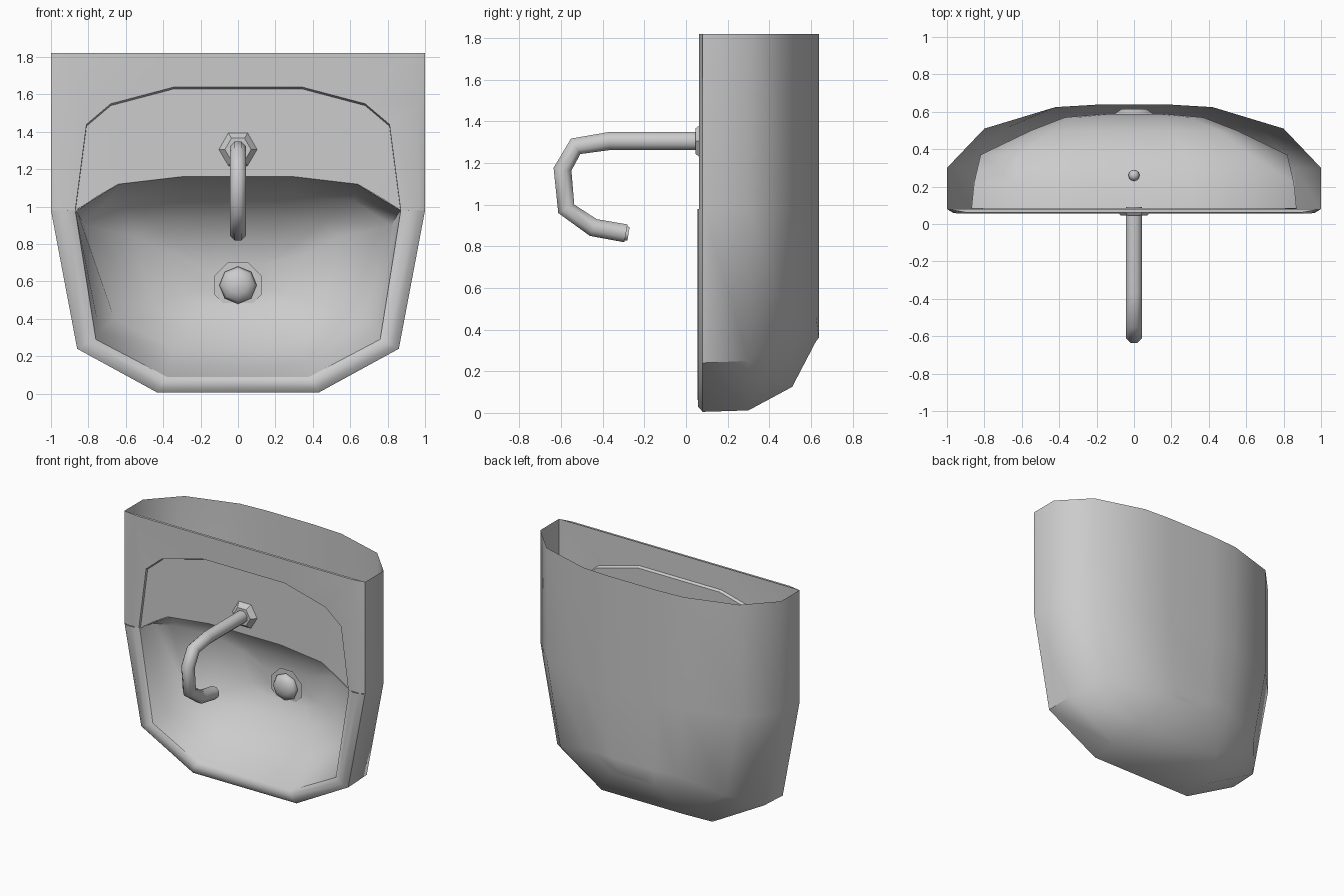
import bpy, bmesh, math
from mathutils import Vector, Matrix

if bpy.data.objects.get("Cube"):
    bpy.data.objects.remove(bpy.data.objects["Cube"])

ceramic = bpy.data.materials.new("light grey ceramic")
ceramic.use_nodes = True
colour = (0.6, 0.6, 0.6, 1)
ceramic.diffuse_color = colour
ceramic.node_tree.nodes["Principled BSDF"].inputs["Base Color"].default_value = colour


def finish(name, bm, angle=40, recalc=True):
    bmesh.ops.remove_doubles(bm, verts=bm.verts, dist=0.0005)
    if recalc:
        bmesh.ops.recalc_face_normals(bm, faces=bm.faces)
    mesh = bpy.data.meshes.new(name)
    bm.to_mesh(mesh)
    bm.free()
    mesh.materials.append(ceramic)
    obj = bpy.data.objects.new(name, mesh)
    bpy.context.collection.objects.link(obj)
    bpy.ops.object.select_all(action='DESELECT')
    obj.select_set(True)
    bpy.context.view_layer.objects.active = obj
    bpy.ops.object.shade_smooth_by_angle(angle=math.radians(angle))
    return obj


def mirrored(half):
    """Right half of a path, continued by its mirror image."""
    return half + [(-x, z) for x, z in reversed(half)]


def loft(bm, rings, closed=False, cap=None):
    rows = [[bm.verts.new((x, y, z)) for x, z in pts] for y, pts in rings]
    n = len(rows[0])
    for a, b in zip(rows, rows[1:]):
        for i in range(n if closed else n - 1):
            j = (i + 1) % n
            bm.faces.new((a[i], a[j], b[j], b[i]))
    last = rows[-1]
    if cap == "ladder":
        for i in range(n // 2 - 1):
            bm.faces.new((last[i], last[i + 1], last[n - 2 - i], last[n - 1 - i]))
    elif cap == "flat":
        bm.faces.new(last)


TOP = 1.82


# Outer shell: U-shaped rings from the rolled rim to the back, open at the top
def u_ring(width, floor, corner):
    return mirrored([(width, TOP), (width, 0.98), (0.86 * width, corner), (0.43 * width, floor)])


bm = bmesh.new()
loft(bm, [
    (0.08, u_ring(1.0, 0.005, 0.24)),
    (0.30, u_ring(1.0, 0.012, 0.25)),
    (0.51, u_ring(0.80, 0.125, 0.36)),
    (0.625, u_ring(0.42, 0.345, 0.46)),
    (0.638, u_ring(0.20, 0.36, 0.46)),
], cap="ladder")
finish("outer_shell", bm, 50)

# Rolled rim around the bowl
bm = bmesh.new()
loft(bm, [
    (0.08, mirrored([(1.0, 0.98), (0.86, 0.24), (0.43, 0.005)])),
    (0.058, mirrored([(0.965, 0.98), (0.835, 0.255), (0.42, 0.03)])),
    (0.056, mirrored([(0.91, 0.98), (0.795, 0.275), (0.395, 0.07)])),
    (0.075, mirrored([(0.87, 0.98), (0.76, 0.29), (0.38, 0.09)])),
])
finish("bowl_rim", bm, 60)

# Upper front plate, with a shallow stepped deck that carries the tap
arch = [(0.87, 0.98), (0.81, 1.44), (0.68, 1.55), (0.34, 1.64)]
back_edge = [(0.87, 0.98), (0.76, 1.05), (0.64, 1.12), (0.30, 1.16)]
bm = bmesh.new()
loft(bm, [
    (0.08, mirrored([(1, 0.98), (1, 1.6), (1, TOP), (0.34, TOP)])),
    (0.062, mirrored([(0.965, 0.98), (0.965, 1.55), (0.9, TOP), (0.34, TOP)])),
    (0.066, mirrored(arch)),
])
finish("front_plate", bm, 60)
bm = bmesh.new()
loft(bm, [
    (0.066, mirrored(arch)),
    (0.085, mirrored([(x, z - 0.01) for x, z in arch])),
    (0.08, mirrored(back_edge)),
])
finish("tap_deck", bm, 30)

# Bowl: closed rings sinking to the floor
bm = bmesh.new()
loft(bm, [
    (0.075, mirrored([(0.38, 0.09), (0.76, 0.29), (0.87, 0.98), (0.64, 1.12), (0.30, 1.16)])),
    (0.22, mirrored([(0.37, 0.15), (0.74, 0.33), (0.855, 0.96), (0.64, 1.10), (0.30, 1.13)])),
    (0.37, mirrored([(0.34, 0.24), (0.66, 0.40), (0.82, 0.90), (0.62, 1.03), (0.28, 1.06)])),
    (0.50, mirrored([(0.25, 0.37), (0.46, 0.47), (0.55, 0.84), (0.45, 0.92), (0.22, 0.94)])),
    (0.57, mirrored([(0.17, 0.47), (0.30, 0.53), (0.37, 0.75), (0.30, 0.79), (0.15, 0.80)])),
    (0.588, mirrored([(0.09, 0.52), (0.14, 0.56), (0.17, 0.66), (0.13, 0.69), (0.07, 0.70)])),
], closed=True, cap="flat")
finish("bowl", bm, 60)


# Tap spout: a tube swept along a hooked path, with a narrower nozzle
def tube(bm, path, radii, sides=8):
    rows = []
    for i, (y, z) in enumerate(path):
        a, b = path[max(i - 1, 0)], path[min(i + 1, len(path) - 1)]
        along = Vector((0, b[0] - a[0], b[1] - a[1])).normalized()
        side = Vector((1, 0, 0))
        up = along.cross(side)
        ring = []
        for k in range(sides):
            t = math.tau * (k + 0.5) / sides
            ring.append(bm.verts.new(Vector((0, y, z)) + radii[i] * (side * math.cos(t) + up * math.sin(t))))
        rows.append(ring)
    for a, b in zip(rows, rows[1:]):
        for i in range(sides):
            j = (i + 1) % sides
            bm.faces.new((a[i], a[j], b[j], b[i]))
    bm.faces.new(rows[0])
    bm.faces.new(rows[-1])


bm = bmesh.new()
tube(bm, [(0.09, 1.305), (-0.37, 1.305), (-0.53, 1.28), (-0.593, 1.17),
          (-0.575, 0.98), (-0.445, 0.89), (-0.288, 0.862)], [0.047] * 7)
tube(bm, [(-0.30, 0.864), (-0.276, 0.86)], [0.036] * 2)
finish("tap_spout", bm, 50)


# Short cylinders and cones that face the front
def disc(name, z, y_front, y_back, r_front, r_back, sides, turn=0.0):
    bm = bmesh.new()
    bmesh.ops.create_cone(bm, cap_ends=True, segments=sides, radius1=r_front,
                          radius2=r_back, depth=y_back - y_front)
    place = Matrix.Translation((0, (y_front + y_back) / 2, z))
    bm.transform(place @ Matrix.Rotation(-math.pi / 2, 4, 'X') @ Matrix.Rotation(turn, 4, 'Z'))
    finish(name, bm, 30)


disc("tap_collar", 1.305, 0.045, 0.085, 0.07, 0.105, 6, math.pi / 2)
disc("drain_ring", 0.58, 0.575, 0.615, 0.135, 0.07, 8, math.pi / 8)


def ball(name, centre, size):
    bm = bmesh.new()
    bmesh.ops.create_uvsphere(bm, u_segments=8, v_segments=6, radius=1)
    bm.transform(Matrix.Translation(centre) @ Matrix.Diagonal((*size, 1)) @ Matrix.Rotation(math.pi / 2, 4, 'X'))
    finish(name, bm, 60)


# Drain plug, and the overflow knob behind the bowl wall
ball("drain_plug", (0, 0.565, 0.58), (0.1, 0.05, 0.1))
ball("overflow_knob", (0, 0.26, 1.13), (0.03, 0.03, 0.03))
